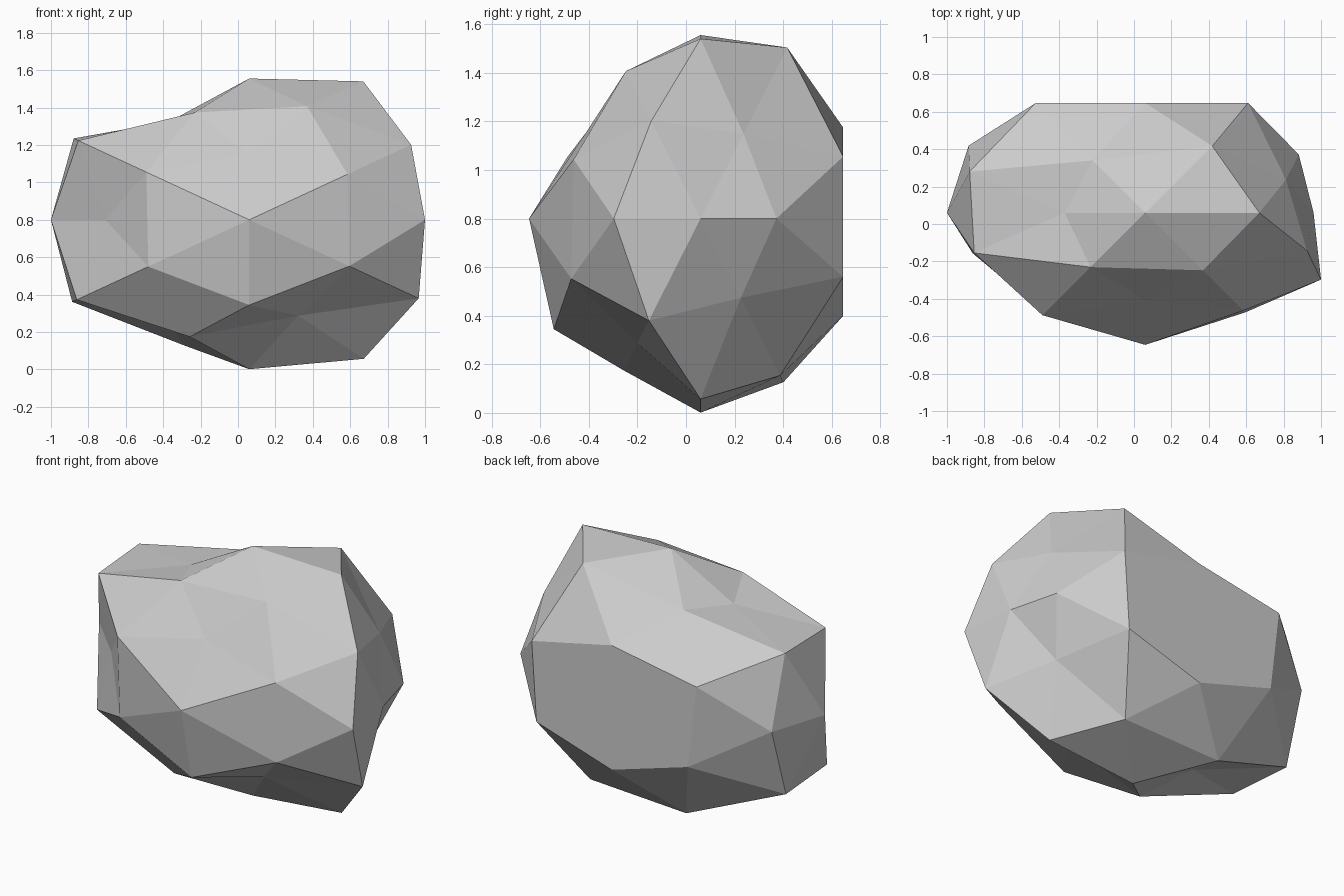
import bpy, bmesh
from mathutils import Vector

if "Cube" in bpy.data.objects:
    bpy.data.objects.remove(bpy.data.objects["Cube"])

# Rock: a once-divided icosahedron, stretched, with its own radius per corner
CENTRE = Vector((0.06, 0.06, 0.80))
RADII = Vector((1.0, 0.615, 0.75))
BACK_Y = 0.647

# direction in the positive octant -> radius factors for its mirrored copies
# (sign order: + before -, x slowest, z fastest)
CORNERS = [
    ((1, 0, 0), (0.90, 1.06)),
    ((0, 1, 0), (1.0, 1.148)),
    ((0, 0, 1), (1.007, 1.065)),
    ((0.851, 0.526, 0), (0.965, 1.105, 1.11, 0.905)),
    ((0, 0.851, 0.526), (0.95, 1.015, 0.90, 1.155)),
    ((0.526, 0, 0.851), (1.16, 1.165, 0.82, 0.85)),
    ((0.809, 0.309, 0.5), (0.93, 0.87, 1.07, 1.12, 1.16, 1.17, 1.13, 1.14)),
    ((0.309, 0.5, 0.809), (1.16, 1.065, 1.0, 0.845, 0.91, 1.11, 0.945, 1.03)),
    ((0.5, 0.809, 0.309), (1.10, 1.035, 1.05, 1.07, 1.17, 1.05, 1.10, 1.08)),
]


def signs(v):
    return (1, -1) if v else (1,)


bm = bmesh.new()
target = {}
for (dx, dy, dz), factors in CORNERS:
    dirs = [Vector((dx * i, dy * j, dz * k)).normalized()
            for i in signs(dx) for j in signs(dy) for k in signs(dz)]
    for d, f in zip(dirs, factors):
        p = CENTRE + d * RADII * f
        if d.y > 0.7:          # flattened back
            p.y = BACK_Y
        target[bm.verts.new(d)] = p

# Regular triangulated ball first, then push every corner to its place
bmesh.ops.convex_hull(bm, input=bm.verts[:])
for v, p in target.items():
    v.co = p
bmesh.ops.recalc_face_normals(bm, faces=bm.faces[:])

mesh = bpy.data.meshes.new("rock")
bm.to_mesh(mesh)
bm.free()
bpy.context.collection.objects.link(bpy.data.objects.new("rock", mesh))
